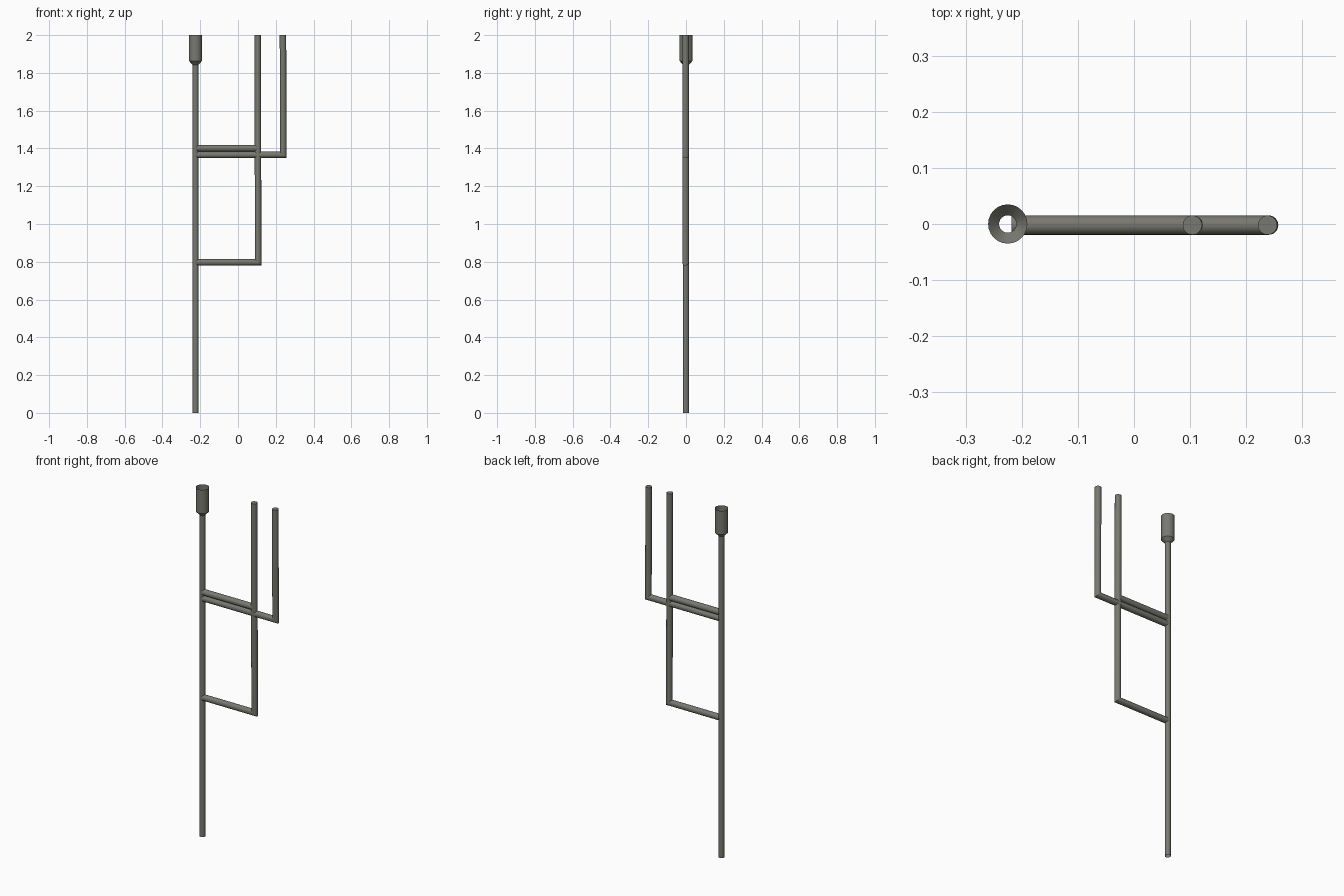
import bpy, bmesh, math

if "Cube" in bpy.data.objects:
    bpy.data.objects.remove(bpy.data.objects["Cube"])

SEGS = 24
R = 0.0172          # branch pipe radius
BAR_Y = -0.002      # branch pipes sit slightly forward of the main pipe
START_X = -0.218    # branches begin just inside the main pipe

metal = bpy.data.materials.new("grey pipe")
metal.diffuse_color = (0.19, 0.19, 0.165, 1)
metal.use_nodes = True
metal.node_tree.nodes["Principled BSDF"].inputs["Base Color"].default_value = metal.diffuse_color


def loft(name, rings, capped):
    """Skin a list of point rings into a tube."""
    bm = bmesh.new()
    loops = [[bm.verts.new(p) for p in ring] for ring in rings]
    for a, b in zip(loops, loops[1:]):
        for i in range(SEGS):
            j = (i + 1) % SEGS
            bm.faces.new((a[i], a[j], b[j], b[i]))
    if capped:
        bm.faces.new(loops[0])
        bm.faces.new(loops[-1])
    bmesh.ops.recalc_face_normals(bm, faces=bm.faces)
    # open tubes: make sure the walls face outward
    if not capped:
        bm.faces.ensure_lookup_table()
        f = bm.faces[0]
        c = f.calc_center_median()
        if f.normal.x * (c.x + 0.225) + f.normal.y * c.y < 0:
            bmesh.ops.reverse_faces(bm, faces=bm.faces)
    mesh = bpy.data.meshes.new(name)
    bm.to_mesh(mesh)
    bm.free()
    mesh.materials.append(metal)
    ob = bpy.data.objects.new(name, mesh)
    bpy.context.collection.objects.link(ob)
    bpy.ops.object.select_all(action='DESELECT')
    ob.select_set(True)
    bpy.context.view_layer.objects.active = ob
    bpy.ops.object.shade_smooth_by_angle(angle=math.radians(30))
    return ob


def ring(fn):
    """Evaluate fn(cos, sin) around a circle."""
    return [fn(math.cos(2 * math.pi * i / SEGS), math.sin(2 * math.pi * i / SEGS))
            for i in range(SEGS)]


def bar_ring(x, z):
    return ring(lambda c, s: (x, BAR_Y + R * s, z - R * c))


def elbow_pipe(name, corner_x, z, top_x):
    """Horizontal run, mitred corner, then a riser to the top."""
    loft(name, [
        bar_ring(START_X, z),
        ring(lambda c, s: (corner_x + R * c, BAR_Y + R * s, z - R * c)),
        ring(lambda c, s: (top_x + R * c, BAR_Y + R * s, 2.0)),
    ], True)


# Main open pipe with a flared socket at the top
profile = [(0.0155, 0), (0.0155, 1.843), (0.035, 1.864), (0.035, 2.0)]
loft("main_pipe", [ring(lambda c, s: (-0.225 + r * c, r * s, z))
                   for r, z in profile], False)

# Two branches that turn upward
elbow_pipe("lower_branch", 0.107, 0.797, 0.104)
elbow_pipe("upper_branch", 0.240, 1.366, 0.238)

# Short link between the main pipe and the lower branch riser
loft("cross_link", [bar_ring(START_X, 1.401), bar_ring(0.105, 1.401)], True)
